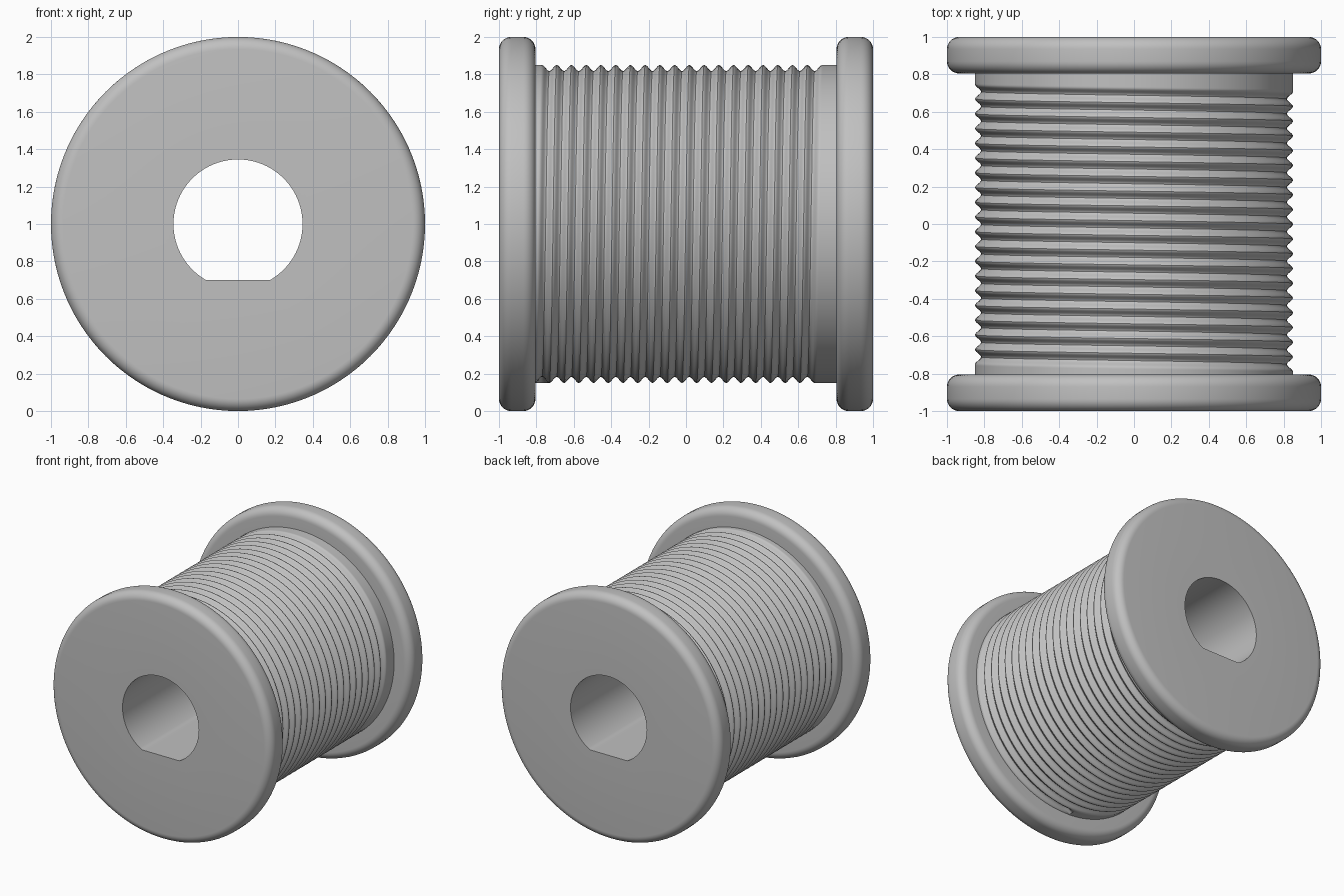
import bpy
from math import sin, cos, pi, radians

if "Cube" in bpy.data.objects:
    bpy.data.objects.remove(bpy.data.objects["Cube"])

SEGS = 120           # divisions around the axis
PITCH = 0.0788       # groove advance per turn
ROWS = 12            # divisions across one groove
START_Y = -0.77
TURNS = 18.8
DRUM_R, DEPTH = 0.85, 0.032
BORE_R, BORE_FLAT = 0.345, 0.3

grey = bpy.data.materials.new("metal grey")
grey.use_nodes = True
colour = (0.53, 0.53, 0.53, 1)
grey.diffuse_color = colour
grey.node_tree.nodes["Principled BSDF"].inputs["Base Color"].default_value = colour


def point(r, y, i):
    """Point at radius r, i steps round from the bottom of the spool."""
    a = 2 * pi * i / SEGS - pi / 2
    return (r * cos(a), y, 1 + r * sin(a))


def make(name, verts, faces):
    mesh = bpy.data.meshes.new(name)
    mesh.from_pydata(verts, [], faces)
    mesh.materials.append(grey)
    obj = bpy.data.objects.new(name, mesh)
    bpy.context.collection.objects.link(obj)
    bpy.ops.object.select_all(action="DESELECT")
    obj.select_set(True)
    bpy.context.view_layer.objects.active = obj
    bpy.ops.object.shade_smooth_by_angle(angle=radians(32))
    return obj


def loft(name, rings):
    """Skin a list of (radius function, y) rings."""
    verts = [point(radius(i), y, i) for radius, y in rings for i in range(SEGS)]
    faces = []
    for j in range(len(rings) - 1):
        for i in range(SEGS):
            n = (i + 1) % SEGS
            a, b = j * SEGS, (j + 1) * SEGS
            faces.append((a + i, b + i, b + n, a + n))
    return make(name, verts, faces)


def circle(r):
    return lambda i: r


def d_shape(i):
    down = cos(2 * pi * i / SEGS)
    return min(BORE_R, BORE_FLAT / down) if down > 0 else BORE_R


# End flanges with rounded rims
def flange(name, y0, y1, front):
    fillet = 0.065
    rim = []
    for centre, begin in ((y0 + fillet, 0), (y1 - fillet, pi / 2)):
        for k in range(9):
            a = begin + k * pi / 16
            rim.append((circle(1 - fillet + fillet * sin(a)), centre - fillet * cos(a)))
    inner_front = d_shape if front else circle(0.78)
    inner_back = circle(0.78) if front else d_shape
    return loft(name, [(inner_front, y0)] + rim + [(inner_back, y1)])


flange("front_flange", -1, -0.805, True)
flange("rear_flange", 0.805, 1, False)

# Bore with a flat on its lower side
loft("keyed_bore", [(d_shape, 1), (d_shape, -1)])


# Drum with a helical rope groove; its rows follow the helix
def drum():
    first, last = -2 * ROWS, int((0.87 - START_Y) / PITCH * ROWS)
    verts, faces = [], []
    for j in range(first, last + 1):
        for i in range(SEGS):
            turn = i / SEGS + (j + ROWS // 2) // ROWS
            cut = DEPTH * (1 + cos(2 * pi * j / ROWS)) / 2
            r = DRUM_R - (cut if 0 <= turn <= TURNS else 0)
            verts.append(point(r, START_Y + PITCH * (i / SEGS + j / ROWS), i))

    def index(i, j):
        if i == SEGS:
            i, j = 0, j + ROWS
        return (j - first) * SEGS + i

    for j in range(first, last):
        for i in range(SEGS):
            if i < SEGS - 1 or j + 1 + ROWS <= last:
                faces.append((index(i, j), index(i, j + 1),
                              index(i + 1, j + 1), index(i + 1, j)))
    return make("grooved_drum", verts, faces)


drum()
